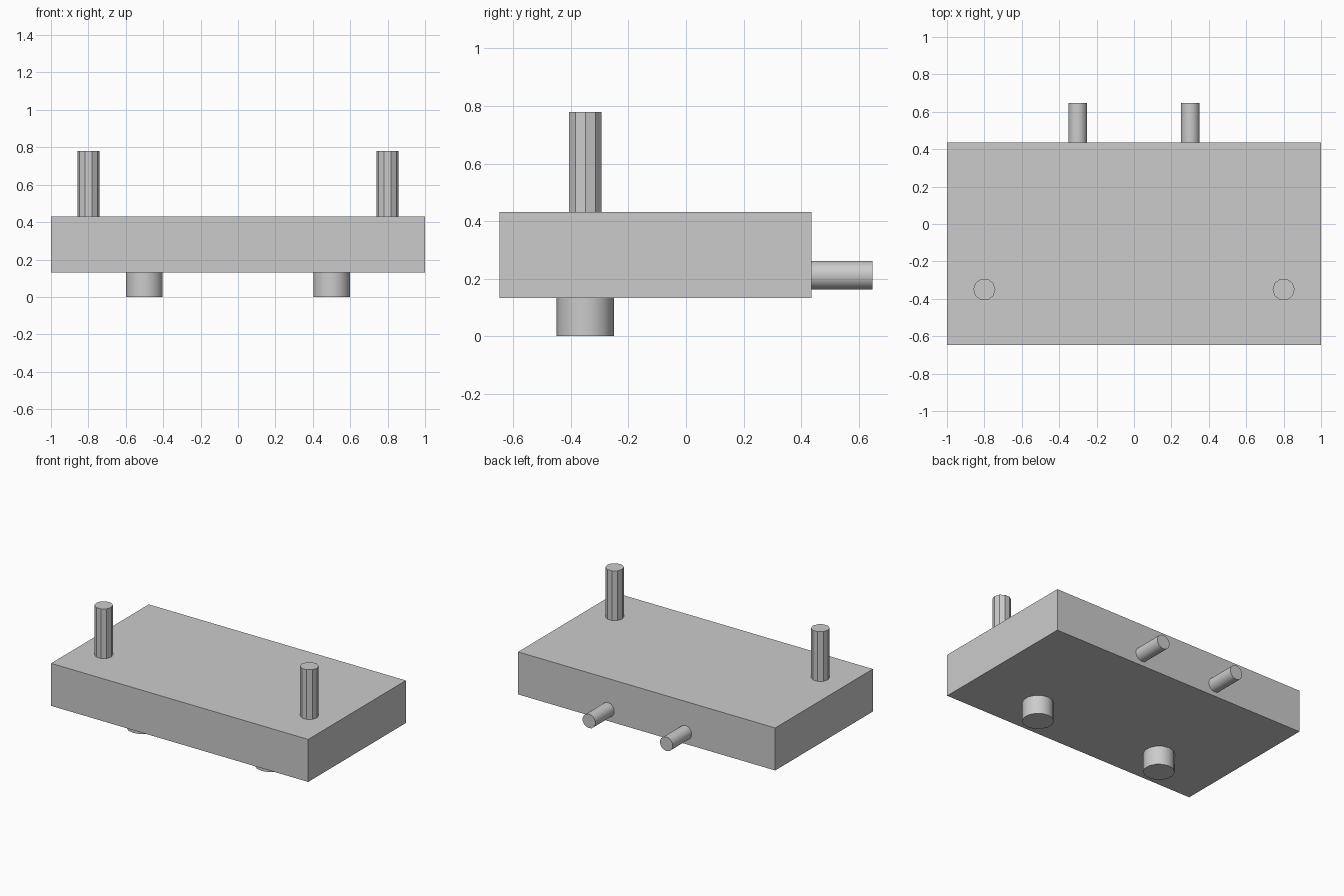
import bpy
from math import radians, pi

old = bpy.data.objects.get("Cube")
if old:
    bpy.data.objects.remove(old, do_unlink=True)

# Single grey material
grey = bpy.data.materials.new("plain_grey")
grey.use_nodes = True
colour = (0.6, 0.6, 0.6, 1)
grey.diffuse_color = colour
grey.node_tree.nodes["Principled BSDF"].inputs["Base Color"].default_value = colour


def finish(name):
    obj = bpy.context.object
    obj.name = name
    obj.data.materials.append(grey)
    return obj


def cylinder(name, sides, radius, length, centre, rotation, smooth):
    bpy.ops.mesh.primitive_cylinder_add(
        vertices=sides, radius=radius, depth=length,
        location=centre, rotation=rotation)
    finish(name)
    if smooth:
        bpy.ops.object.shade_smooth_by_angle(angle=radians(30))


# Slab body
bottom, top, front, back = 0.132, 0.431, -0.648, 0.437
bpy.ops.mesh.primitive_cube_add(
    size=1, location=(0, (front + back) / 2, (bottom + top) / 2))
body = finish("body")
body.scale = (2, back - front, top - bottom)
bpy.ops.object.transform_apply(location=False, rotation=False, scale=True)

# Mirrored pairs of posts, feet and rear pegs
post_top, peg_end = 0.78, 0.648
for side, s in (("left", 1), ("right", -1)):
    cylinder(side + "_post", 10, 0.059, post_top - top,
             (s * 0.8, -0.35, (top + post_top) / 2), (0, 0, pi / 2), False)
    cylinder(side + "_foot", 14, 0.1, bottom,
             (s * 0.5, -0.35, bottom / 2), (0, 0, 0), True)
    cylinder(side + "_rear_peg", 14, 0.05, peg_end - back,
             (s * 0.301, (back + peg_end) / 2, 0.212), (pi / 2, 0, 0), True)
